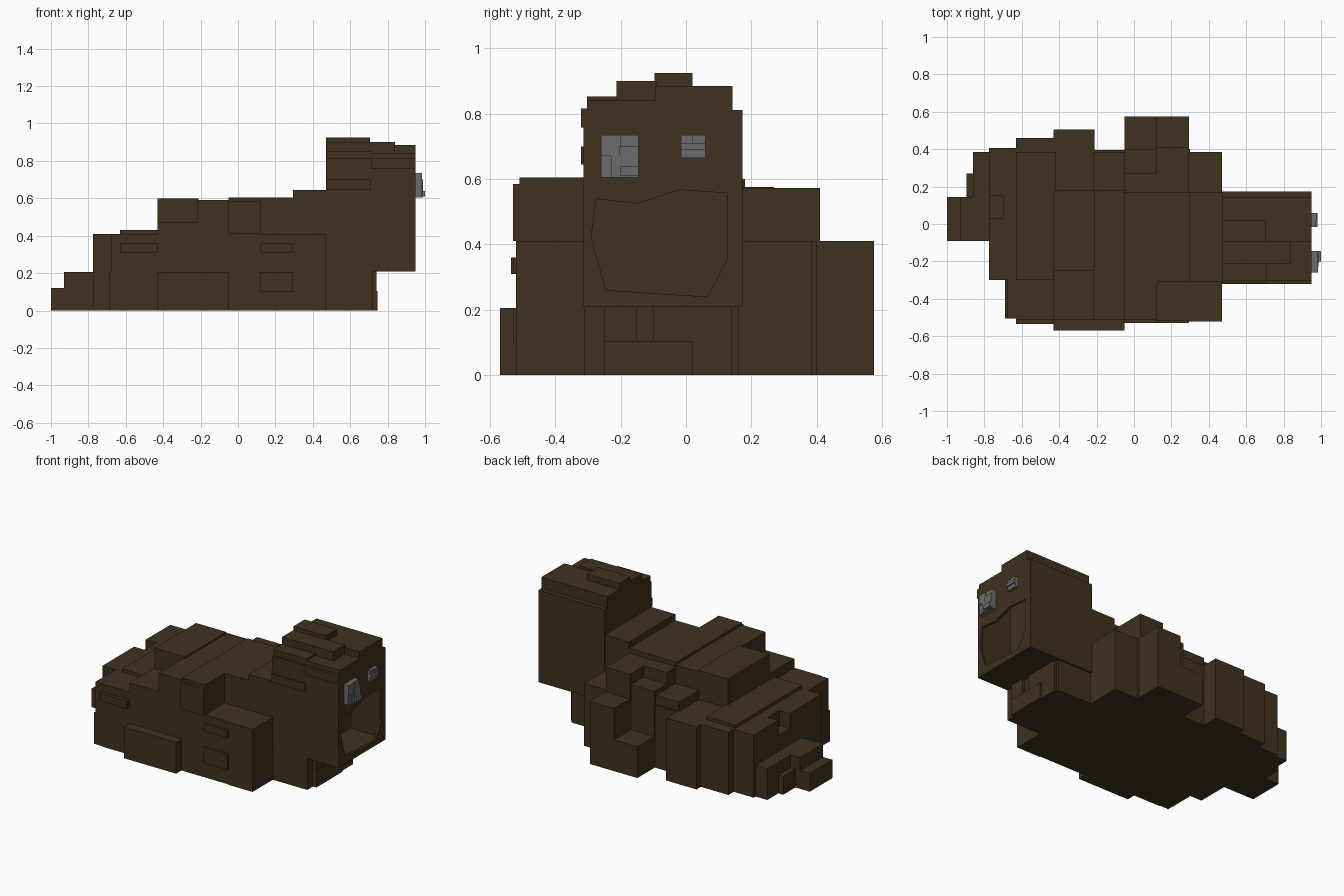
import bpy, bmesh

def material(name, rgb):
    m = bpy.data.materials.new(name)
    m.diffuse_color = (*rgb, 1)
    return m

BROWN = material("dark_brown", (0.0505, 0.0319, 0.0130))
GREY = material("eye_grey", (0.15, 0.15, 0.15))

def finish(name, bm, mat):
    bmesh.ops.recalc_face_normals(bm, faces=bm.faces)
    me = bpy.data.meshes.new(name)
    bm.to_mesh(me)
    bm.free()
    ob = bpy.data.objects.new(name, me)
    me.materials.append(mat)
    bpy.context.collection.objects.link(ob)
    return ob

def blocks(name, boxes, mat=BROWN):
    """One object from boxes given as (x0, x1, y0, y1, z0, z1)."""
    bm = bmesh.new()
    for x0, x1, y0, y1, z0, z1 in boxes:
        for v in bmesh.ops.create_cube(bm, size=1)["verts"]:
            v.co = ((x0 + x1) / 2 + v.co.x * (x1 - x0),
                    (y0 + y1) / 2 + v.co.y * (y1 - y0),
                    (z0 + z1) / 2 + v.co.z * (z1 - z0))
    return finish(name, bm, mat)

def cut_with(target, cutter):
    """Subtract a hidden helper from the target."""
    cutter.hide_render = True
    cutter.hide_set(True)
    mod = target.modifiers.new(cutter.name, "BOOLEAN")
    mod.operation = "DIFFERENCE"
    mod.solver = "EXACT"
    mod.object = cutter

# Tail steps
blocks("tail", [
    (-1.0, -0.77, -0.09, 0.145, 0, 0.12),
    (-0.93, -0.77, -0.09, 0.145, 0, 0.205),
    (-0.895, -0.77, 0.14, 0.27, 0, 0.12),
    (-0.86, -0.77, 0.14, 0.385, 0, 0.205),
])

# Rear of the body
blocks("body_rear", [
    (-0.775, -0.62, -0.30, 0.385, 0, 0.31),
    (-0.775, -0.62, -0.30, 0.03, 0.3, 0.41),
    (-0.70, -0.62, 0.02, 0.16, 0.3, 0.41),
    (-0.775, -0.62, 0.15, 0.405, 0, 0.41),
    (-0.69, -0.62, -0.505, -0.29, 0, 0.205),
    (-0.68, -0.62, -0.505, -0.29, 0.2, 0.41),
    (-0.63, -0.42, -0.51, 0.46, 0, 0.41),
    (-0.63, -0.42, -0.30, 0.385, 0.4, 0.43),
])

# Middle of the body
blocks("body_middle", [
    (-0.43, -0.21, -0.51, 0.505, 0, 0.41),
    (-0.43, -0.21, -0.51, 0.18, 0.4, 0.47),
    (-0.43, -0.21, -0.25, 0.18, 0.46, 0.60),
    (-0.22, -0.04, -0.51, 0.395, 0, 0.41),
    (-0.22, -0.04, -0.51, 0.18, 0.4, 0.59),
    (-0.22, -0.04, 0.17, 0.385, 0.4, 0.47),
])

# Front of the body, up to the shoulders
blocks("body_front", [
    (-0.05, 0.13, -0.515, 0.40, 0, 0.41),
    (-0.05, 0.12, -0.51, 0.17, 0.4, 0.605),
    (-0.05, 0.12, 0.16, 0.27, 0.4, 0.575),
    (-0.05, 0.12, 0.26, 0.40, 0.4, 0.50),
    (0.12, 0.30, -0.515, 0.40, 0, 0.41),
    (0.12, 0.295, -0.31, 0.17, 0.4, 0.605),
    (0.12, 0.295, 0.16, 0.41, 0.4, 0.572),
    (0.295, 0.47, -0.52, 0.385, 0, 0.41),
    (0.295, 0.48, -0.31, 0.17, 0.4, 0.645),
])

# Blocks standing out from the sides
blocks("side_blocks", [
    (-0.43, -0.05, -0.57, -0.50, 0, 0.205),
    (-0.63, -0.43, -0.535, -0.50, 0.31, 0.36),
    (-0.05, 0.12, -0.53, -0.50, 0.41, 0.585),
    (0.12, 0.295, -0.53, -0.50, 0.31, 0.36),
    (0.12, 0.295, -0.53, -0.50, 0.10, 0.205),
    (0.12, 0.295, 0.38, 0.575, 0, 0.41),
    (-0.05, 0.13, 0.38, 0.575, 0, 0.205),
])

# Neck under the head, stepped at its front
blocks("neck", [
    (0.46, 0.72, -0.31, 0.16, 0, 0.22),
    (0.46, 0.74, -0.25, -0.15, 0, 0.21),
    (0.46, 0.735, -0.10, 0.14, 0, 0.21),
    (0.46, 0.745, -0.25, 0.02, 0, 0.105),
])

# Head with a hollow front room behind the mouth opening
head = blocks("head", [(0.47, 0.95, -0.313, 0.173, 0.208, 0.812)])
cut_with(head, blocks("mouth_room_cutter", [(0.71, 0.935, -0.298, 0.155, 0.225, 0.78)]))
outline = [(-0.275, 0.54), (-0.15, 0.525), (-0.02, 0.567), (0.125, 0.557),
           (0.125, 0.35), (0.065, 0.24), (-0.245, 0.26), (-0.29, 0.42)]
bm = bmesh.new()
face = bm.faces.new([bm.verts.new((0.85, y, z)) for y, z in outline])
ext = bmesh.ops.extrude_face_region(bm, geom=[face])["geom"]
bmesh.ops.translate(bm, vec=(0.2, 0, 0),
                    verts=[g for g in ext if isinstance(g, bmesh.types.BMVert)])
cut_with(head, finish("mouth_opening_cutter", bm, BROWN))

# Stepped crown of the head
blocks("crown", [
    (0.47, 0.71, -0.303, 0.02, 0.80, 0.853),
    (0.47, 0.71, -0.213, -0.09, 0.80, 0.90),
    (0.47, 0.705, -0.097, 0.02, 0.80, 0.925),
    (0.47, 0.95, -0.095, 0.142, 0.80, 0.885),
    (0.70, 0.84, -0.213, -0.09, 0.80, 0.90),
    (0.70, 0.95, -0.303, -0.09, 0.80, 0.842),
])

# Thin slabs on the side of the head
blocks("head_side_slabs", [
    (0.71, 0.95, -0.322, -0.30, 0.758, 0.816),
    (0.47, 0.71, -0.322, -0.30, 0.645, 0.70),
])

# Eyes made of uneven small tiles
blocks("large_eye", [
    (0.94, 0.98, -0.26, -0.145, 0.605, 0.735),
    (0.94, 0.985, -0.26, -0.20, 0.67, 0.735),
    (0.94, 0.99, -0.205, -0.145, 0.64, 0.70),
    (0.94, 0.987, -0.23, -0.18, 0.605, 0.67),
    (0.94, 1.0, -0.20, -0.145, 0.61, 0.64),
], GREY)
blocks("small_eye", [
    (0.94, 0.97, -0.015, 0.06, 0.665, 0.735),
    (0.94, 0.98, -0.015, 0.06, 0.69, 0.71),
    (0.94, 0.975, 0.02, 0.06, 0.71, 0.735),
], GREY)
